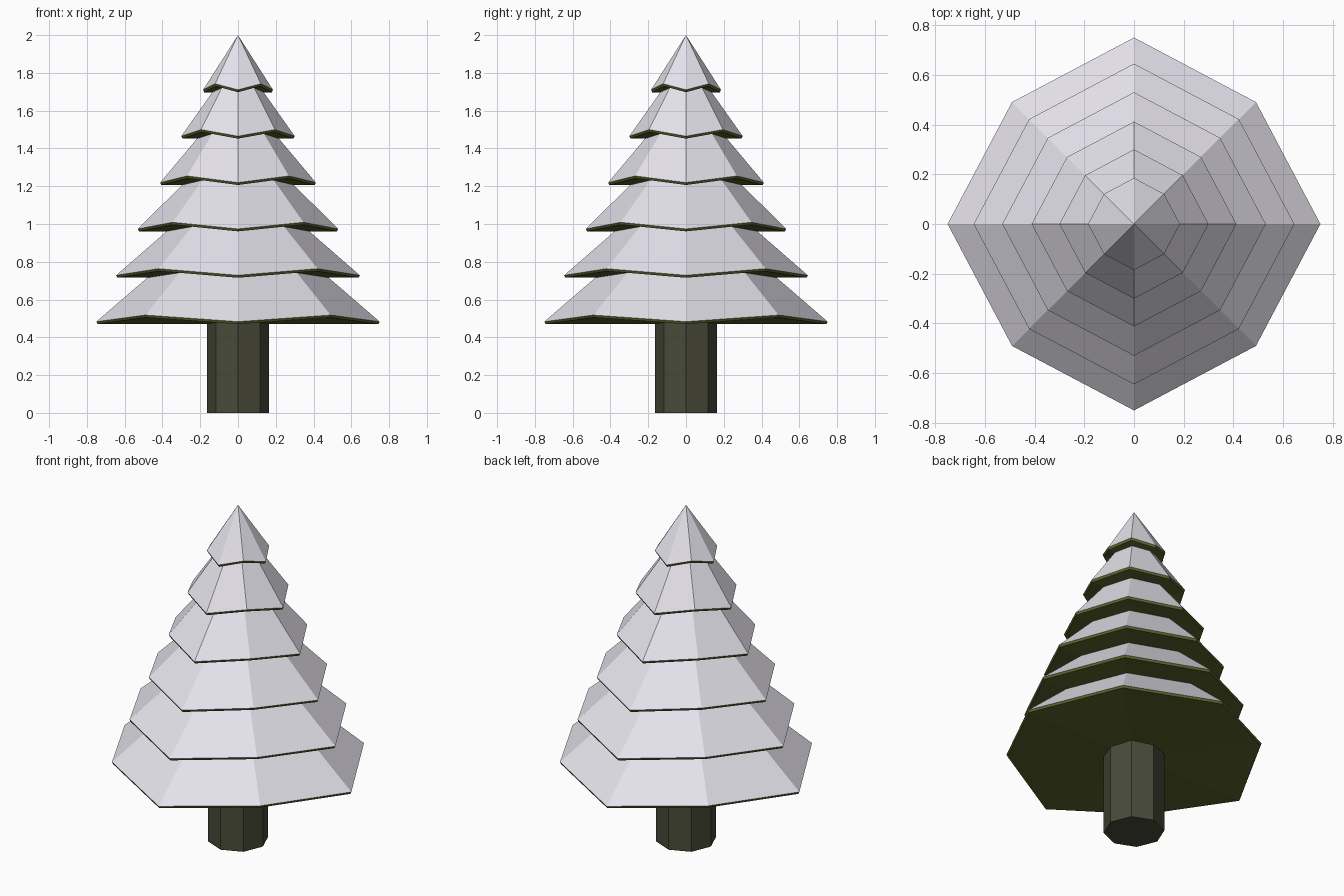
import bpy, bmesh
from math import cos, sin, pi

if "Cube" in bpy.data.objects:
    bpy.data.objects.remove(bpy.data.objects["Cube"])


def material(name, rgb):
    m = bpy.data.materials.new(name)
    m.diffuse_color = (*rgb, 1)
    m.use_nodes = True
    m.node_tree.nodes["Principled BSDF"].inputs["Base Color"].default_value = m.diffuse_color
    return m


snow = material("snow", (0.78, 0.76, 0.83))
needles = material("needles", (0.10, 0.125, 0.025))
bark = material("bark", (0.065, 0.068, 0.04))


def scalloped_ring(bm, radius, z, rise):
    # corners on the axes droop; the diagonal corners sit further in and higher
    ring = []
    for i in range(8):
        r = radius * (0.925 if i % 2 else 1)
        a = i * pi / 4
        ring.append(bm.verts.new((r * cos(a), r * sin(a), z + (rise if i % 2 else 0))))
    return ring


def branch_tier(name, radius, z, apex, rise):
    bm = bmesh.new()
    top = scalloped_ring(bm, radius, z + 0.013, rise)
    low = scalloped_ring(bm, radius - 0.006, z, rise)
    tip = bm.verts.new((0, 0, apex))
    under = bm.verts.new((0, 0, z))
    for i in range(8):
        j = (i + 1) % 8
        bm.faces.new((top[i], top[j], tip)).material_index = 0
        bm.faces.new((low[i], low[j], top[j], top[i])).material_index = 1
        bm.faces.new((low[j], low[i], under)).material_index = 1
    bmesh.ops.recalc_face_normals(bm, faces=bm.faces)
    mesh = bpy.data.meshes.new(name)
    bm.to_mesh(mesh)
    bm.free()
    mesh.materials.append(snow)
    mesh.materials.append(needles)
    ob = bpy.data.objects.new(name, mesh)
    bpy.context.collection.objects.link(ob)


# Trunk with corners on the axes
bpy.ops.mesh.primitive_cylinder_add(vertices=8, radius=0.165, depth=0.55, location=(0, 0, 0.275))
trunk = bpy.context.object
trunk.name = "trunk"
trunk.data.materials.append(bark)

# Six snowy tiers, bottom to top: radius, tip height, corner rise
tiers = [(0.75, 1.13, 0.035), (0.645, 1.29, 0.035), (0.53, 1.50, 0.035),
         (0.412, 1.71, 0.035), (0.30, 1.89, 0.035), (0.185, 2.0, 0.032)]
for n, (radius, apex, rise) in enumerate(tiers):
    branch_tier(f"branch_tier_{n + 1}", radius, 0.47 + 0.2455 * n, apex, rise)
